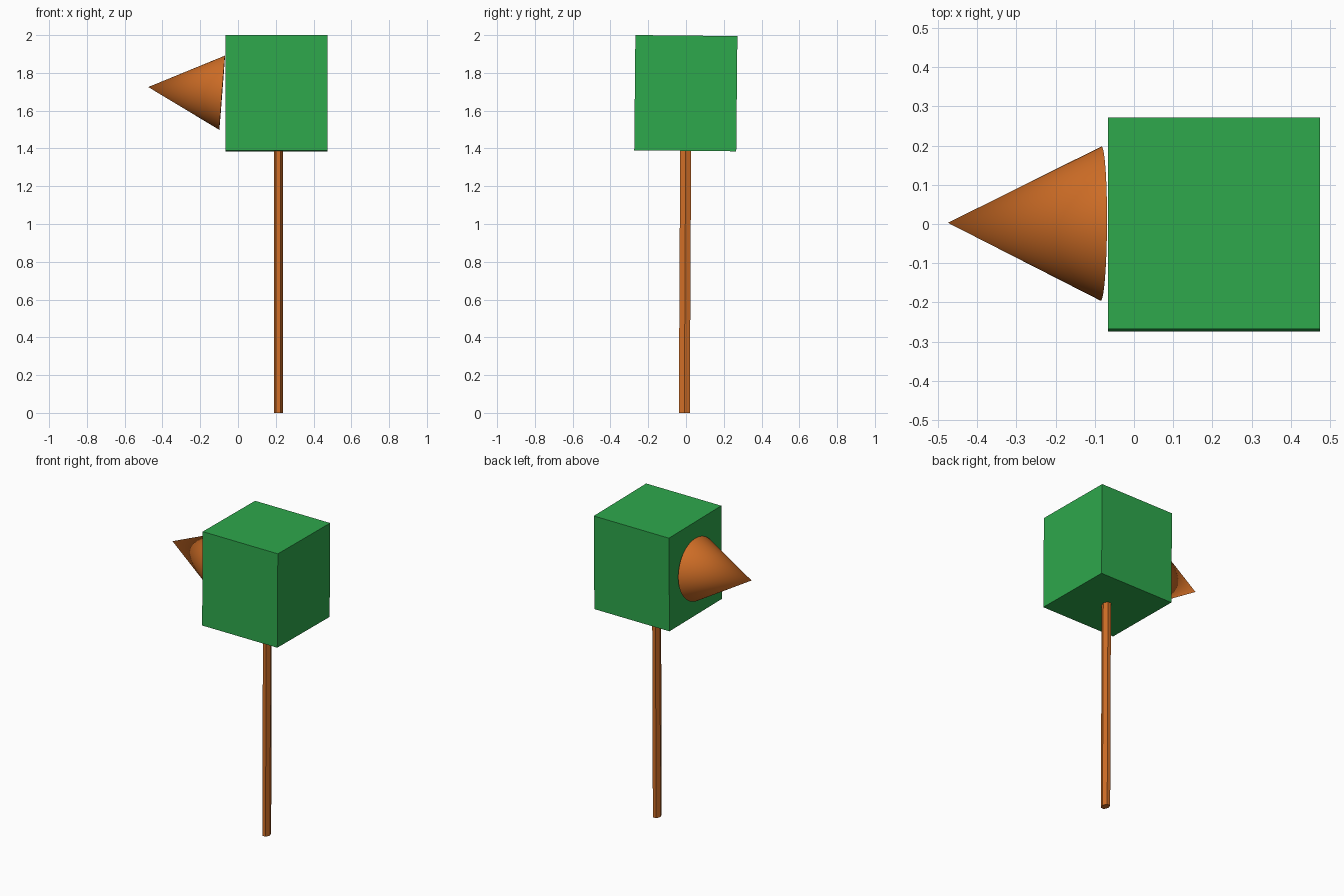
import bpy, math
from mathutils import Vector

if "Cube" in bpy.data.objects:
    bpy.data.objects.remove(bpy.data.objects["Cube"])


def material(name, rgb):
    m = bpy.data.materials.new(name)
    m.diffuse_color = (*rgb, 1)
    m.use_nodes = True
    m.node_tree.nodes["Principled BSDF"].inputs["Base Color"].default_value = m.diffuse_color
    return m


GREEN = material("leaf green", (0.027, 0.392, 0.072))
ORANGE = material("orange brown", (0.64, 0.158, 0.02))


def finish(name, mat):
    ob = bpy.context.object
    ob.name = name
    ob.data.materials.append(mat)
    return ob


def cone_between(name, a, b, r1, r2, sides, mat):
    """Cone or prism running from point a (radius r1) to point b (radius r2)."""
    a, b = Vector(a), Vector(b)
    bpy.ops.mesh.primitive_cone_add(vertices=sides, radius1=r1, radius2=r2,
                                    depth=(b - a).length, location=(a + b) / 2)
    ob = finish(name, mat)
    ob.rotation_euler = (b - a).to_track_quat('Z', 'Y').to_euler()
    return ob


# Block head, leaning very slightly back
bpy.ops.mesh.primitive_cube_add(size=1, location=(0.204, -0.001, 1.6925),
                                rotation=(-0.01, 0, 0))
block = finish("block", GREEN)
block.scale = (0.542, 0.54, 0.61)

# Round cone on the left side, smooth with a sharp rim
cone = cone_between("side_cone", (-0.084, 0.001, 1.695), (-0.475, 0.003, 1.725),
                    0.197, 0, 64, ORANGE)
bpy.ops.object.shade_smooth_by_angle(angle=math.radians(30))

# Thin six-sided pole, corners facing left and right, deeper than wide
bpy.ops.mesh.primitive_cylinder_add(vertices=6, radius=1, depth=1,
                                    location=(0.2135, -0.0055, 0.695),
                                    rotation=(-0.005, 0, 0))
pole = finish("pole", ORANGE)
for v in pole.data.vertices:  # turn the corners onto the x axis
    v.co.x, v.co.y = v.co.y, -v.co.x
pole.scale = (0.0235, 0.0335, 1.39)
